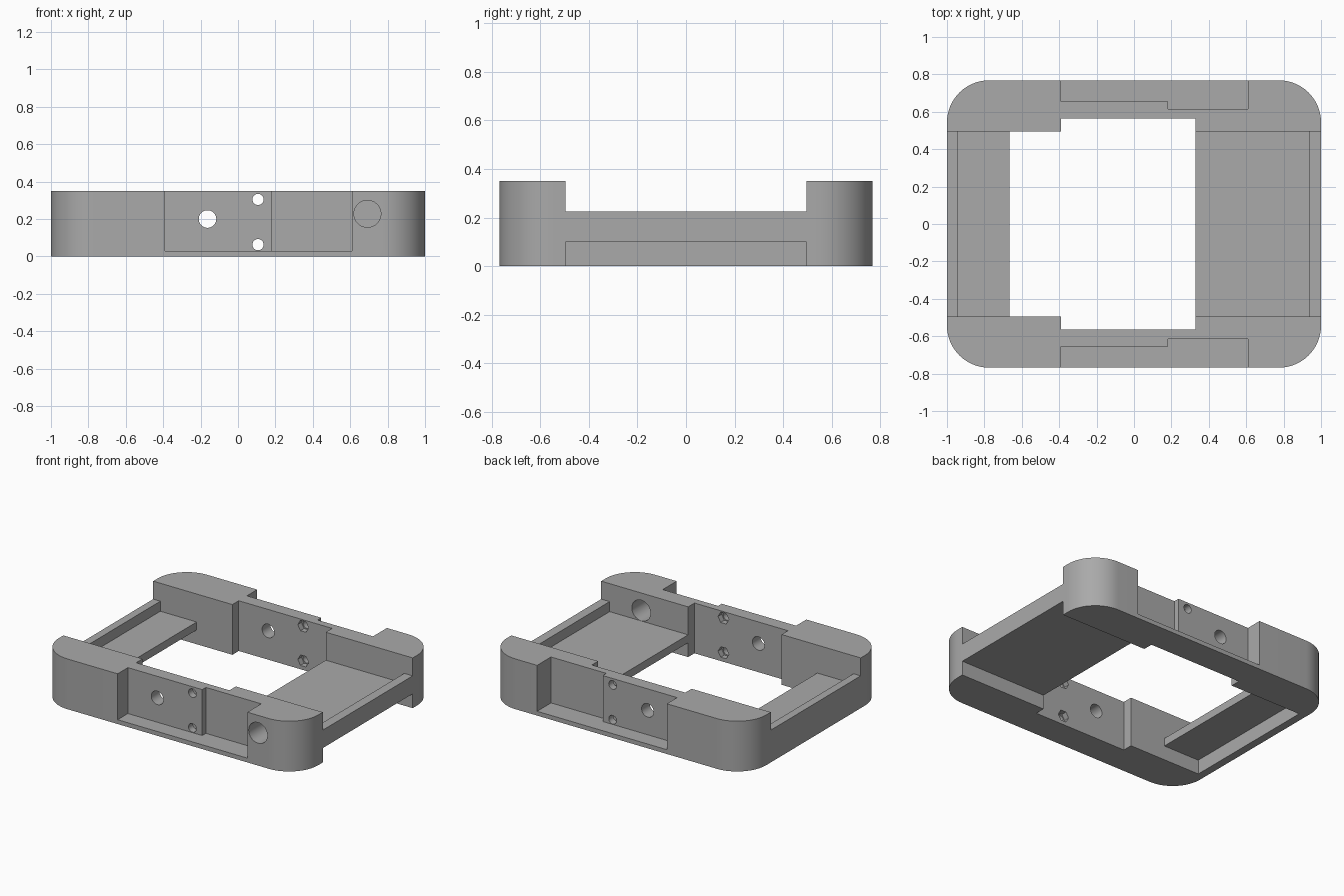
import bpy
import bmesh
import math
from mathutils import Vector

cube = bpy.data.objects.get("Cube")
if cube:
    bpy.data.objects.remove(cube, do_unlink=True)

HALF_Y, HEIGHT, RADIUS = 0.768, 0.35, 0.225

grey = bpy.data.materials.new("plain grey")
grey.use_nodes = True
grey.diffuse_color = (0.4, 0.4, 0.4, 1)
grey.node_tree.nodes["Principled BSDF"].inputs["Base Color"].default_value = (0.4, 0.4, 0.4, 1)


def prism(name, points, axis, start, end):
    """Extrude a flat outline along z (outline in x, y) or y (outline in x, z)."""
    bm = bmesh.new()
    if axis == "z":
        verts = [bm.verts.new((a, b, start)) for a, b in points]
        move = Vector((0, 0, end - start))
    else:
        verts = [bm.verts.new((a, start, b)) for a, b in points]
        move = Vector((0, end - start, 0))
    face = bm.faces.new(verts)
    result = bmesh.ops.extrude_face_region(bm, geom=[face])
    moved = [v for v in result["geom"] if isinstance(v, bmesh.types.BMVert)]
    bmesh.ops.translate(bm, verts=moved, vec=move)
    bmesh.ops.recalc_face_normals(bm, faces=bm.faces)
    mesh = bpy.data.meshes.new(name)
    bm.to_mesh(mesh)
    bm.free()
    obj = bpy.data.objects.new(name, mesh)
    bpy.context.collection.objects.link(obj)
    mesh.materials.append(grey)
    return obj


def ring(x, z, radius, sides):
    """Regular polygon outline."""
    return [(x + radius * math.cos(math.tau * i / sides),
             z + radius * math.sin(math.tau * i / sides)) for i in range(sides)]


def cut(target, cutter):
    cutter.hide_render = True
    mod = target.modifiers.new("cut", "BOOLEAN")
    mod.operation = "DIFFERENCE"
    mod.solver = "EXACT"
    mod.object = cutter
    bpy.context.view_layer.objects.active = target
    bpy.ops.object.modifier_apply(modifier=mod.name)
    bpy.data.objects.remove(cutter, do_unlink=True)


# Rounded block
outline = []
for corner, (sx, sy) in enumerate([(1, 1), (-1, 1), (-1, -1), (1, -1)]):
    for i in range(17):
        a = (corner + i / 16) * math.pi / 2
        outline.append((sx * (1 - RADIUS) + RADIUS * math.cos(a),
                        sy * (HALF_Y - RADIUS) + RADIUS * math.sin(a)))
frame = prism("frame", outline, "z", 0, HEIGHT)

# Channel between the rails, leaving an end bar and a thin shelf on each side
channel = [(-1.1, 0.225), (-0.945, 0.225), (-0.945, 0.155), (-0.665, 0.155),
           (-0.665, 0.1), (-0.945, 0.1), (-0.945, -0.1), (1.1, -0.1),
           (1.1, 0.1), (0.33, 0.1), (0.33, 0.155), (0.935, 0.155),
           (0.935, 0.225), (1.1, 0.225), (1.1, 0.5), (-1.1, 0.5)]
cut(frame, prism("channel_cutter", channel, "y", -0.495, 0.495))

for side in (-1, 1):
    # Shallow widening of the central opening
    widening = [(-0.39, side * 0.4), (0.33, side * 0.4),
                (0.33, side * 0.565), (-0.39, side * 0.565)]
    cut(frame, prism("widening_cutter", widening, "z", -0.1, 0.5))
    # Stepped outer recess above a thin ledge
    recess = [(-0.39, side), (-0.39, side * 0.655), (0.183, side * 0.655),
              (0.183, side * 0.615), (0.61, side * 0.615), (0.61, side)]
    cut(frame, prism("recess_cutter", recess, "z", 0.03, 0.5))
    # Cable hole, screw holes and hexagonal nut pockets
    cut(frame, prism("hole_cutter", ring(-0.163, 0.2, 0.047, 32), "y", side * 0.5, side * 0.72))
    for z in (0.063, 0.305):
        cut(frame, prism("screw_cutter", ring(0.107, z, 0.03, 24), "y", side * 0.5, side * 0.72))
        cut(frame, prism("nut_cutter", ring(0.107, z, 0.042, 6), "y", side * 0.5, side * 0.605))

# Large round port through the front rail only
cut(frame, prism("port_cutter", ring(0.692, 0.228, 0.072, 40), "y", -0.9, -0.4))

bpy.ops.object.select_all(action="DESELECT")
frame.select_set(True)
bpy.context.view_layer.objects.active = frame
bpy.ops.object.shade_smooth_by_angle(angle=math.radians(30))
